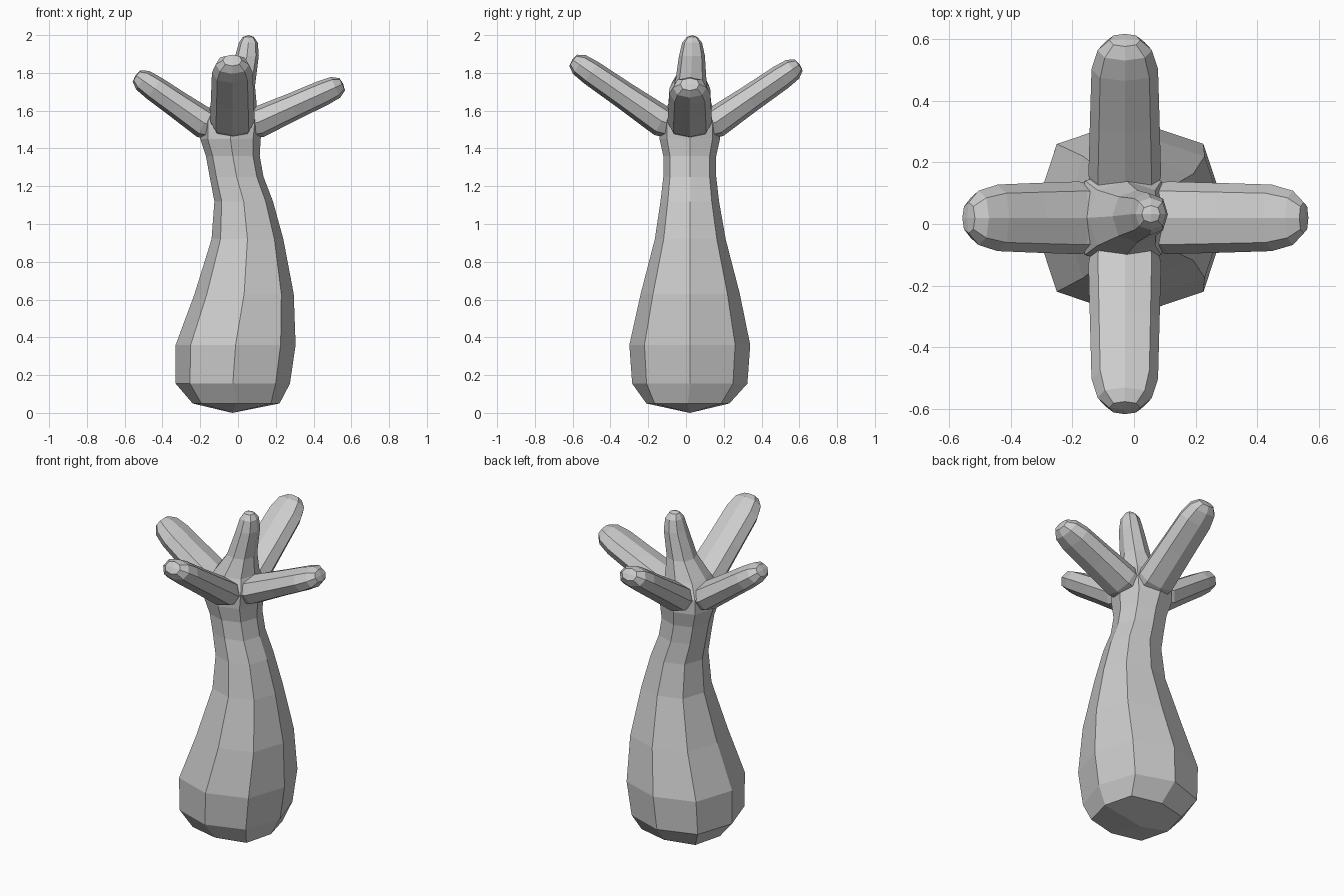
import bpy, bmesh
from mathutils import Vector

if "Cube" in bpy.data.objects:
    bpy.data.objects.remove(bpy.data.objects["Cube"])

# Eight-sided section: unit points, slightly squared for the branches
def octagon(d):
    return [(1, 0), (d, d), (0, 1), (-d, d), (-1, 0), (-d, -d), (0, -1), (d, -d)]


def loft(name, rings, start, end):
    """Skin a list of 8-point rings; close each end with four quads at a pole."""
    bm = bmesh.new()
    vs = [[bm.verts.new(p) for p in r] for r in rings]
    for a, b in zip(vs, vs[1:]):
        for i in range(8):
            j = (i + 1) % 8
            bm.faces.new((a[i], a[j], b[j], b[i]))
    for ring, pole in ((vs[0], start), (vs[-1], end)):
        c = bm.verts.new(pole)
        for i in range(0, 8, 2):
            bm.faces.new((c, ring[i], ring[i + 1], ring[(i + 2) % 8]))
    bmesh.ops.recalc_face_normals(bm, faces=bm.faces)
    me = bpy.data.meshes.new(name)
    bm.to_mesh(me)
    bm.free()
    ob = bpy.data.objects.new(name, me)
    bpy.context.collection.objects.link(ob)
    return ob


# Trunk and centre shoot: z, x min, x max, y min, y max
levels = [
    (0.05, -0.24, 0.22, -0.21, 0.23),
    (0.155, -0.33, 0.275, -0.285, 0.325),
    (0.36, -0.33, 0.305, -0.30, 0.34),
    (0.63, -0.23, 0.295, -0.24, 0.285),
    (0.92, -0.14, 0.24, -0.165, 0.21),
    (1.12, -0.125, 0.185, -0.135, 0.175),
    (1.25, -0.15, 0.135, -0.12, 0.16),
    (1.36, -0.17, 0.115, -0.12, 0.16),
    (1.45, -0.20, 0.12, -0.14, 0.18),
    (1.54, -0.20, 0.13, -0.14, 0.18),
    (1.62, -0.15, 0.10, -0.10, 0.14),
    (1.73, -0.07, 0.09, -0.06, 0.11),
    (1.89, -0.015, 0.11, -0.037, 0.10),
    (1.96, 0.005, 0.105, -0.02, 0.085),
    (1.99, 0.025, 0.085, 0.005, 0.06),
]
trunk_rings = []
for z, x0, x1, y0, y1 in levels:
    d = 0.75 if z > 0.1 else 0.8
    trunk_rings.append([((x0 + x1) / 2 + (x1 - x0) / 2 * px,
                         (y0 + y1) / 2 + (y1 - y0) / 2 * py, z)
                        for px, py in octagon(d)])
tree = loft("tree", trunk_rings, (-0.03, 0.02, 0), (0.055, 0.033, 2.0))


# Branches: flattened rounded bars rising outward from the crown
def branch(name, base, bend, tip):
    base, bend, tip = Vector(base), Vector(bend), Vector(tip)
    out = (tip - bend).normalized()
    side = Vector((0, 0, 1)).cross(out).normalized()
    length = (tip - bend).length
    # distance before tip, half width, half thickness
    stations = [(base, 0.09, 0.06), (bend, 0.118, 0.083)]
    for back, w, t in ((length * 0.6, 0.113, 0.073), (0.12, 0.108, 0.068),
                       (0.045, 0.088, 0.06), (0.006, 0.05, 0.036)):
        stations.append((tip - out * back, w, t))
    rings = []
    for i, (c, w, t) in enumerate(stations):
        axis = (bend - base).normalized() if i == 0 else out
        if i == 1:
            axis = (out + (bend - base).normalized()).normalized()
        up = axis.cross(side)
        rings.append([c + side * w * px + up * t * py for px, py in octagon(0.74)])
    return loft(name, rings, base - (bend - base) * 0.1, tip)


branches = [
    branch("left_branch", (-0.03, 0.02, 1.49), (-0.18, 0.02, 1.535), (-0.542, 0.02, 1.787)),
    branch("right_branch", (-0.03, 0.02, 1.50), (0.11, 0.02, 1.54), (0.557, 0.02, 1.742)),
    branch("front_branch", (-0.03, 0.02, 1.49), (-0.03, -0.13, 1.545), (-0.03, -0.602, 1.87)),
    branch("back_branch", (-0.03, 0.02, 1.49), (-0.03, 0.16, 1.54), (-0.03, 0.602, 1.845)),
]

# Fuse the branches into the trunk
bpy.context.view_layer.objects.active = tree
for b in branches:
    mod = tree.modifiers.new("fuse", "BOOLEAN")
    mod.operation = "UNION"
    mod.solver = "EXACT"
    mod.object = b
    bpy.ops.object.modifier_apply(modifier=mod.name)
    bpy.data.objects.remove(b)
